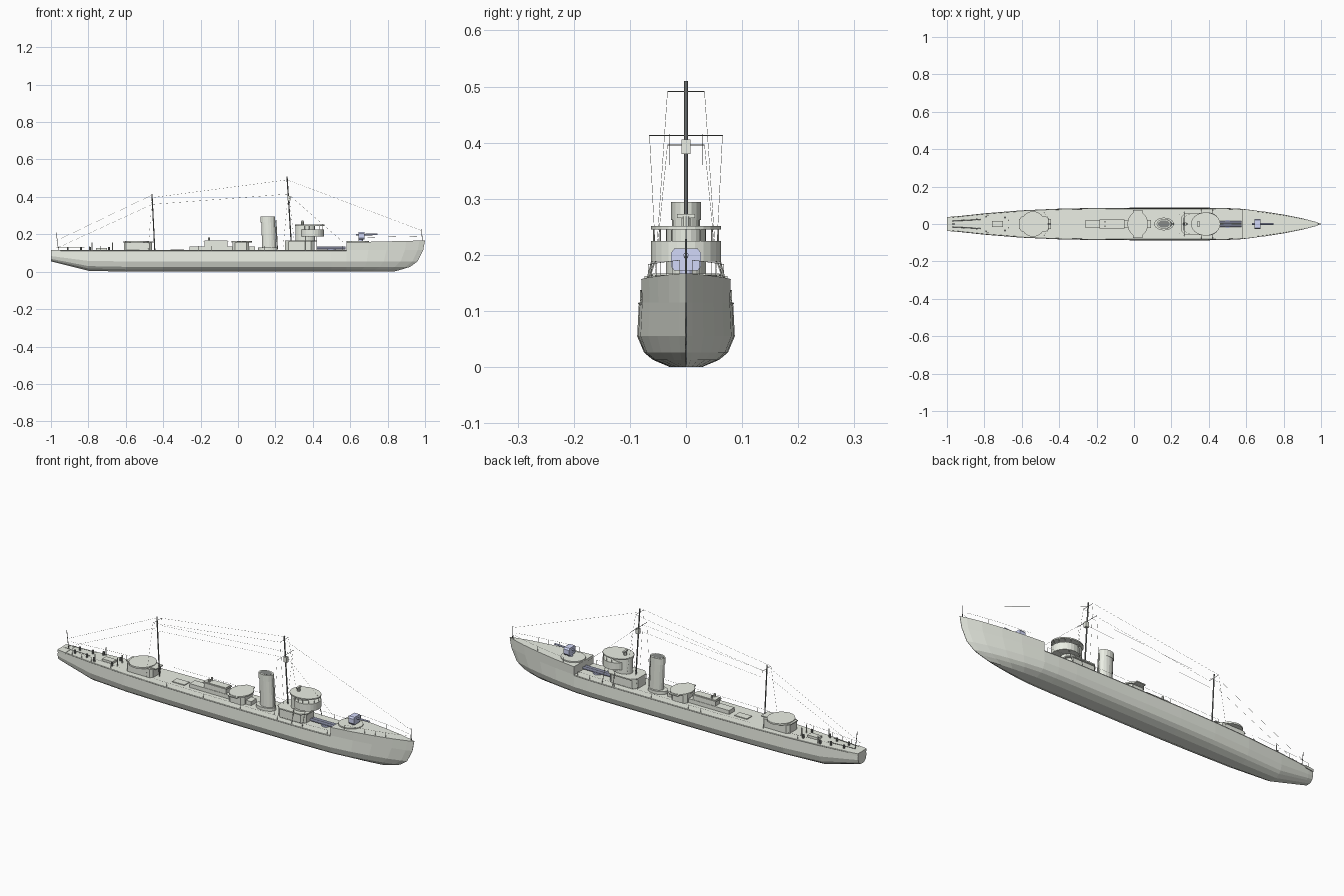
import bpy, bmesh
from math import cos, sin, pi
from mathutils import Vector, Matrix

if "Cube" in bpy.data.objects:
    bpy.data.objects.remove(bpy.data.objects["Cube"])

def material(name, col):
    m = bpy.data.materials.new(name)
    m.diffuse_color = (*col, 1)
    m.use_nodes = True
    m.node_tree.nodes["Principled BSDF"].inputs["Base Color"].default_value = m.diffuse_color
    return m

blue = material("gun_blue", (0.65, 0.69, 0.95))
paint = material("pale_grey", (0.83, 0.86, 0.78))
dark = material("dark_grey", (0.25, 0.26, 0.25))

def finish(name, bm, mat=None):
    bmesh.ops.recalc_face_normals(bm, faces=bm.faces)
    me = bpy.data.meshes.new(name)
    bm.to_mesh(me)
    bm.free()
    ob = bpy.data.objects.new(name, me)
    bpy.context.collection.objects.link(ob)
    me.materials.append(mat or paint)
    return ob

def prism(name, outline, z0, z1, shift=0, mat=None):
    bm = bmesh.new()
    lo = [bm.verts.new((x, y, z0)) for x, y in outline]
    hi = [bm.verts.new((x + shift, y, z1)) for x, y in outline]
    n = len(lo)
    for i in range(n):
        bm.faces.new((lo[i], lo[(i + 1) % n], hi[(i + 1) % n], hi[i]))
    bm.faces.new(lo)
    bm.faces.new(hi)
    return finish(name, bm, mat)

def oval(cx, rx, ry, n=24, cy=0):
    return [(cx + rx * cos(2 * pi * i / n), cy + ry * sin(2 * pi * i / n)) for i in range(n)]

def rect(x0, x1, hy, cy=0):
    return [(x0, cy - hy), (x1, cy - hy), (x1, cy + hy), (x0, cy + hy)]

def chamfered(x0, x1, hy, c):
    return [(x0 + c, -hy), (x1 - c, -hy), (x1, -hy + c), (x1, hy - c),
            (x1 - c, hy), (x0 + c, hy), (x0, hy - c), (x0, -hy + c)]

def round_front(x0, x1, hy, n=12):
    r = min(hy, x1 - x0)
    return [(x0, -hy)] + [(x1 - r + r * cos(a), hy * sin(a))
            for a in [-pi / 2 + pi * i / n for i in range(n + 1)]] + [(x0, hy)]

def rods(name, segs, r, sides=6, mat=None):
    bm = bmesh.new()
    for a, b in segs:
        a, b = Vector(a), Vector(b)
        d = b - a
        m = Matrix.Translation((a + b) / 2) @ d.to_track_quat('Z', 'Y').to_matrix().to_4x4()
        bmesh.ops.create_cone(bm, cap_ends=True, segments=sides, radius1=r, radius2=r,
                              depth=d.length, matrix=m)
    return finish(name, bm, mat)

def both(segs):
    return segs + [tuple((p[0], -p[1], p[2]) for p in s) for s in segs]

# hull: plan half-widths at stations, lofted through section levels
PLAN = [(-1, .033), (-.97, .038), (-.8, .057), (-.6, .073), (-.4, .082), (-.2, .086), (0, .087),
        (.4, .087), (.5, .085), (.58, .081), (.7, .067), (.8, .051), (.9, .031), (.97, .012), (1, .001)]
# level: z, width factor, stem x
LEVELS = [(0, .33, .83), (.013, .68, .88), (.026, .86, .92), (.055, 1, .96), (.115, .965, .99)]

def interp(table, x):
    for (a, u), (b, v) in zip(table, table[1:]):
        if a <= x <= b:
            return u + (v - u) * (x - a) / (b - a)
    return table[-1][1]

def rake(x, stem):
    return x if x < .58 else .58 + (x - .58) * (stem - .58) / .42

def loft(name, rings):
    bm = bmesh.new()
    vs = [[bm.verts.new(p) for p in r] for r in rings]
    n = len(vs[0])
    for a, b in zip(vs, vs[1:]):
        for i in range(n):
            bm.faces.new((a[i], a[(i + 1) % n], b[(i + 1) % n], b[i]))
    bm.faces.new(vs[0])
    bm.faces.new(vs[-1])
    return finish(name, bm)

def section(x, w, keel):
    right = [(rake(x, s), w * f, keel + z * (.115 - keel) / .115) for z, f, s in LEVELS]
    return right + [(a, -b, c) for a, b, c in reversed(right)]

loft("hull", [section(x, w, max(0, (-.78 - x) / .22 * .055)) for x, w in PLAN])

# raised forecastle with rising sheer
fc = []
for x, w in PLAN:
    if x >= .58:
        top = .157 + .010 * (x - .58) / .42
        right = [(rake(x, .99), w * .965, .115), (x, w * .985, top)]
        fc.append(right + [(a, -b, c) for a, b, c in reversed(right)])
loft("forecastle", fc)

# rubbing strakes along the deck edge
strake = [(x, w * .97, .113) for x, w in PLAN if x <= .58]
rods("deck_edge_strake", both(list(zip(strake, strake[1:]))), .0017, 4)

# forward gun on round platform
prism("forward_gun_platform", oval(.64, .06, .055), .157, .164)
prism("gun_pedestal", oval(.655, .012, .012, 12), .164, .185, mat=blue)
bm = bmesh.new()
out = [(-.021, .172), (.021, .172), (.027, .180), (.027, .203), (.021, .211),
       (-.021, .211), (-.027, .203), (-.027, .180)]
A = [bm.verts.new((.676, y, z)) for y, z in out]
B = [bm.verts.new((.645, y, z)) for y, z in out]
for i in range(8):
    bm.faces.new((A[i], A[(i + 1) % 8], B[(i + 1) % 8], B[i]))
bm.faces.new(A)
bm.faces.new(B)
finish("gun_shield", bm, blue)
rods("gun_barrel", [((.63, 0, .197), (.745, 0, .2))], .0045, 8, blue)

# twin torpedo tubes in the well deck
prism("torpedo_mount", oval(.5, .022, .022, 16), .115, .122, mat=blue)
rods("torpedo_tubes", both([((.42, .009, .127), (.575, .009, .127))]), .007, 10, blue)

# bridge
prism("bridge_lower_house", chamfered(.25, .41, .05, .02), .113, .163)
prism("bridge_lower_deck", chamfered(.25, .42, .06, .025), .161, .167)
prism("bridge_tower", oval(.36, .053, .036), .167, .246)
prism("bridge_deck", oval(.395, .065, .062), .188, .193)
prism("bridge_screen", oval(.395, .065, .062), .193, .225)
prism("bridge_roof", oval(.383, .079, .062), .245, .251)
rods("bridge_window_posts", [((x, y, .225), (x, y, .246)) for x, y in oval(.395, .062, .059, 14)],
     .0012, 4)
rods("bridge_wing_struts", both([((.36, .08, .115), (.36, .06, .19)),
                                 ((.42, .08, .115), (.42, .055, .19))]), .0017, 5)
prism("compass_stand", oval(.345, .008, .008, 10), .251, .268)
prism("searchlight", rect(.34, .35, .016), .266, .273)

# funnel with raked oval casing, cap band and steam pipe
prism("funnel_base", oval(.16, .052, .034), .113, .13)
prism("funnel", oval(.167, .037, .025, 16), .12, .292, -.007)
prism("funnel_cap", oval(.16, .039, .0265, 16), .262, .294)
prism("funnel_mouth", oval(.16, .032, .020, 16), .293, .2945, mat=dark)
rods("steam_pipe", [((.21, 0, .12), (.202, 0, .275))], .0035, 8)

# midships house, skylight and gun platform
prism("engine_casing", rect(-.26, .09, .022), .113, .135)
prism("engine_skylight", rect(-.18, -.055, .02), .135, .166)
prism("skylight_cover", rect(-.185, -.05, .024), .158, .162)
prism("midships_house", chamfered(-.03, .06, .045, .015), .113, .157)
prism("midships_platform", oval(.02, .055, .066), .157, .164)
prism("midships_platform_wing", rect(-.005, .045, .074), .157, .162)
rods("ventilators", both([((-.155, .012, .16), (-.155, .012, .182))]), .005, 8)
prism("deck_hatch", rect(-.36, -.29, .02), .114, .119)

# aft house and gun platform
prism("aft_house", chamfered(-.61, -.46, .042, .012), .113, .157)
prism("aft_platform", oval(-.54, .065, .068), .157, .165)
prism("aft_platform_wing", rect(-.615, -.445, .028), .157, .162)

# stern fittings
rods("bollards", both([((x, y, .113), (x, y, .133)) for x, y in
     [(-.91, .02), (-.79, .04), (-.69, .035), (-.84, .025)]]), .005, 8, dark)
rods("vent_posts", both([((x, y, .113), (x, y, .155)) for x, y in [(-.78, .045), (-.67, .02)]]), .003, 6)
rods("charge_racks", both([((-.97, .016, .128), (-.82, .024, .128))]), .0016, 4)
prism("stern_hatch", rect(-.76, -.70, .016), .114, .126)
prism("stern_lip", [(-1, -.036), (-.95, -.043), (-.95, .043), (-1, .036)], .104, .1165)

# masts with yards and lookout
rods("foremast", [((.287, 0, .115), (.273, 0, .34)), ((.273, 0, .34), (.262, 0, .51))], .0033, 8, dark)
rods("mainmast", [((-.445, 0, .115), (-.46, 0, .415))], .003, 8, dark)
rods("yards", [((.268, -.066, .413), (.268, .066, .413)), ((.263, -.033, .491), (.263, .033, .491)),
               ((-.459, -.033, .396), (-.459, .033, .396))], .001, 5, dark)
prism("lookout_box", rect(.264, .282, .008), .38, .406)
rods("flagstaffs", [((.985, 0, .16), (.982, 0, .228)), ((-.96, 0, .115), (-.972, 0, .21))], .0016, 5, dark)

# aerial wires and stays
wires = both([((.263, .033, .491), (-.459, .033, .396)), ((.268, .03, .415), (-.458, .03, .36)),
              ((.268, .065, .413), (.24, .05, .117)), ((.263, .033, .491), (.30, .055, .168)),
              ((-.459, .033, .396), (-.48, .06, .117))])
wires += [((.263, 0, .491), (.982, 0, .22)), ((.268, 0, .415), (.56, 0, .16)),
          ((-.46, 0, .41), (-.972, 0, .165)), ((-.459, 0, .36), (-.96, 0, .13))]
rods("rigging", wires, .0004, 4)

# guard rails
def rail(name, x0, x1, n, h, base, inset):
    p = []
    for i in range(n + 1):
        x = x0 + (x1 - x0) * i / n
        p.append((x, interp(PLAN, x) * inset, base + .010 * max(0, x - .58) / .42))
    up = lambda q, k: (q[0], q[1], q[2] + k)
    segs = [(q, up(q, h)) for q in p] + [(up(a, h), up(b, h)) for a, b in zip(p, p[1:])]
    rods(name, both(segs), .0005, 4)

rail("forecastle_rail", .65, .97, 6, .024, .157, .92)
rail("main_deck_rail", -.42, .56, 14, .022, .115, .94)
rail("stern_rail", -.97, -.62, 6, .022, .115, .94)
